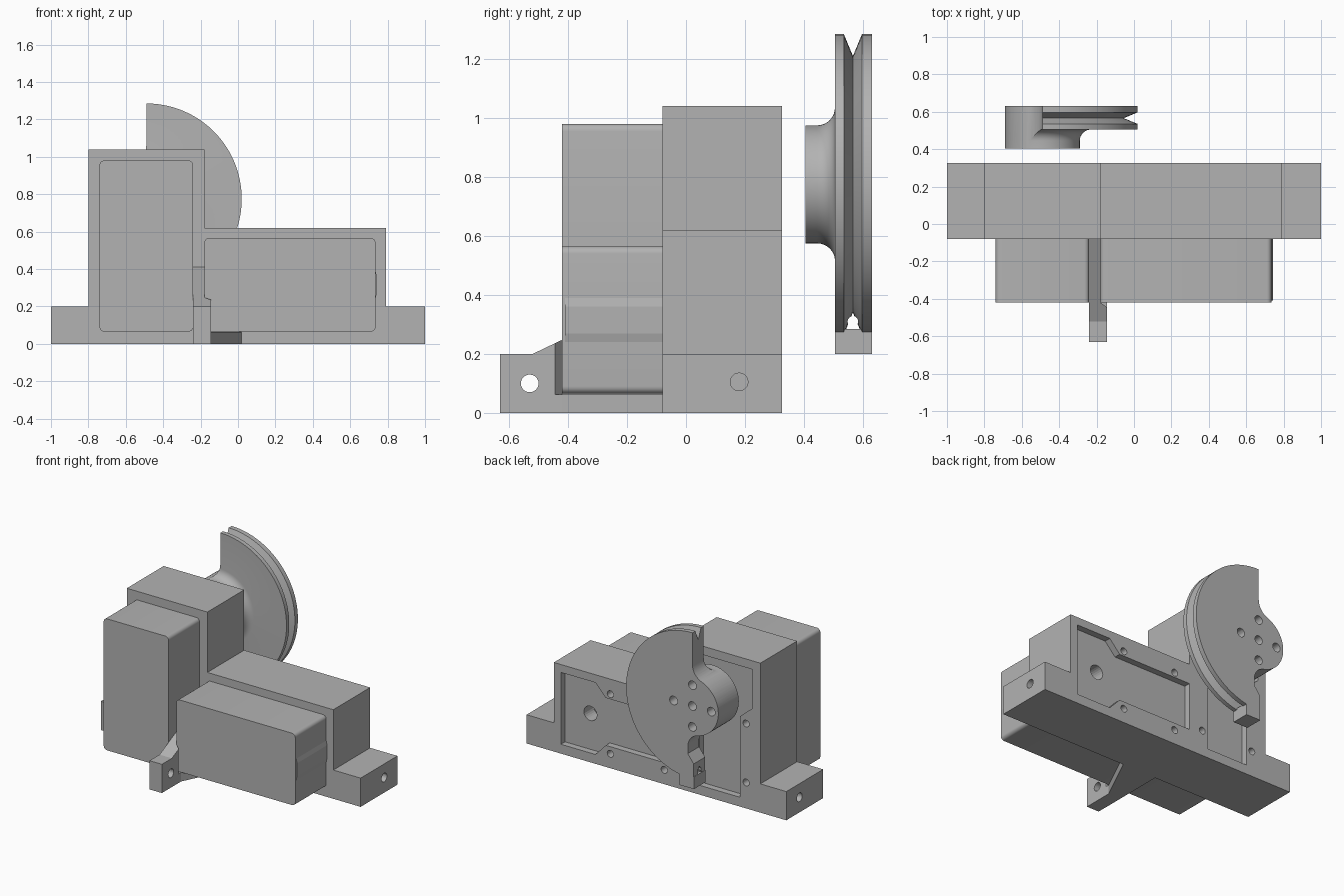
import bpy, bmesh, math
from mathutils import Vector

if "Cube" in bpy.data.objects:
    bpy.data.objects.remove(bpy.data.objects["Cube"], do_unlink=True)

grey = bpy.data.materials.new("plain grey")
grey.use_nodes = True
grey.diffuse_color = (0.45, 0.45, 0.45, 1)
grey.node_tree.nodes["Principled BSDF"].inputs["Base Color"].default_value = (0.45, 0.45, 0.45, 1)

PLACE = {"x": lambda u, v, t: (t, u, v),
         "y": lambda u, v, t: (u, t, v),
         "z": lambda u, v, t: (u, v, t)}


def make(name, bm):
    bmesh.ops.recalc_face_normals(bm, faces=bm.faces)
    mesh = bpy.data.meshes.new(name)
    bm.to_mesh(mesh)
    bm.free()
    mesh.materials.append(grey)
    ob = bpy.data.objects.new(name, mesh)
    bpy.context.collection.objects.link(ob)
    return ob


def prism(name, pts, axis, a, b):
    """Extrude a flat outline along an axis from a to b."""
    bm = bmesh.new()
    lo = [bm.verts.new(PLACE[axis](u, v, a)) for u, v in pts]
    hi = [bm.verts.new(PLACE[axis](u, v, b)) for u, v in pts]
    bm.faces.new(lo)
    bm.faces.new(hi)
    n = len(pts)
    for i in range(n):
        j = (i + 1) % n
        bm.faces.new((lo[i], lo[j], hi[j], hi[i]))
    return make(name, bm)


def arc(cx, cy, r, start, end, n=12):
    return [(cx + r * math.cos(math.radians(start + (end - start) * i / n)),
             cy + r * math.sin(math.radians(start + (end - start) * i / n))) for i in range(n + 1)]


def rect(u0, u1, v0, v1):
    return [(u0, v0), (u1, v0), (u1, v1), (u0, v1)]


def round_rect(u0, u1, v0, v1, r):
    return (arc(u1 - r, v1 - r, r, 0, 90, 6) + arc(u0 + r, v1 - r, r, 90, 180, 6)
            + arc(u0 + r, v0 + r, r, 180, 270, 6) + arc(u1 - r, v0 + r, r, 270, 360, 6))


def boolean(ob, tool, mode="DIFFERENCE"):
    mod = ob.modifiers.new("cut", "BOOLEAN")
    mod.operation, mod.object, mod.solver = mode, tool, "EXACT"
    bpy.ops.object.select_all(action="DESELECT")
    bpy.context.view_layer.objects.active = ob
    ob.select_set(True)
    bpy.ops.object.modifier_apply(modifier=mod.name)
    bpy.data.objects.remove(tool, do_unlink=True)


def drill(ob, u, v, r, axis, a, b):
    boolean(ob, prism("drill", arc(u, v, r, 0, 345, 23), axis, a, b))


def smooth(ob):
    bpy.ops.object.select_all(action="DESELECT")
    bpy.context.view_layer.objects.active = ob
    ob.select_set(True)
    bpy.ops.object.shade_smooth_by_angle(angle=math.radians(25))


FRONT, BACK, NOSE = -0.08, 0.325, -0.42

# Stepped bracket with two mounting ears
bracket = prism("bracket", [(-1, 0), (1, 0), (1, .2), (.79, .2), (.79, .62), (-.18, .62),
                            (-.18, 1.04), (-.8, 1.04), (-.8, .2), (-1, .2)], "y", FRONT, BACK)

# Shallow stepped pockets in the back
pocket_low = [(.735, .065), (.735, .565), (.47, .565), (.39, .48), (-.18, .48),
              (-.18, .15), (.39, .15), (.47, .065)]
pocket_tall = [(-.74, .98), (-.24, .98), (-.24, .71), (-.33, .63), (-.33, .065),
               (-.645, .065), (-.645, .63), (-.74, .71)]
for pts in (pocket_low, pocket_tall):
    boolean(bracket, prism("pocket", pts, "y", BACK - .045, BACK + .1))

# Shaft bores and screw holes in the back, cross holes in the ears
for x, z in ((.54, .315), (-.49, .775)):
    drill(bracket, x, z, .05, "y", BACK - .15, BACK + .1)
for x, z in ((.355, .1), (.355, .515), (-.06, .1), (-.06, .515),
             (-.69, .18), (-.69, .59), (-.285, .18), (-.285, .59)):
    drill(bracket, x, z, .024, "y", BACK - .12, BACK + .1)
for a, b in ((.8, 1.1), (-1.1, -.8)):
    drill(bracket, .18, .105, .03, "x", a, b)

# Motor housings on the front
tall_housing = prism("tall_motor_housing", round_rect(-.74, -.24, .065, .98, .025), "y", NOSE, FRONT)
wide_housing = prism("wide_motor_housing", round_rect(-.18, .735, .065, .565, .025), "y", NOSE, FRONT)
cable_bulge = prism("cable_bulge", [(.735, .24), (.742, .27), (.742, .36), (.735, .39)], "y", NOSE + .01, FRONT)
smooth(tall_housing)
smooth(wide_housing)

# Sloped lug between the housings, with its foot gusset
lug = prism("front_lug", [(-.63, 0), (FRONT, 0), (FRONT, .41), (-.52, .2), (-.63, .2)], "x", -.24, -.145)
boolean(lug, prism("relief", [(-.145, -.445), (-.18, -.42), (-.18, .1), (.1, .1), (.1, -.445)], "z", .063, 1))
drill(lug, -.53, .1, .03, "x", -.4, .1)
gusset = prism("foot_gusset", [(-.145, -.42), (.02, FRONT), (-.145, FRONT)], "z", 0, .063)

# Half pulley: a turned profile with hub flare and V groove
CX, CZ, R = -.49, .775, .51
profile = [(0, .405)] + [(r, y) for r, y in arc(.26, .445, .06, 180, 90, 8)]
profile.insert(1, (.2, .405))
profile += [(R, .505), (R, .535), (.435, .566), (R, .597), (R, .63), (0, .63)]
bm = bmesh.new()
STEPS = 96
rings = []
for i in range(STEPS):
    t = 2 * math.pi * i / STEPS
    rings.append([bm.verts.new((CX + r * math.cos(t), y, CZ + r * math.sin(t))) for r, y in profile])
for i in range(STEPS):
    p, q = rings[i], rings[(i + 1) % STEPS]
    for k in range(len(profile) - 1):
        bm.faces.new((p[k], p[k + 1], q[k + 1], q[k]))
bmesh.ops.remove_doubles(bm, verts=bm.verts, dist=1e-5)
pulley = make("half_pulley", bm)

# Outline of the half disc: hub circle blended into the straight cut edge
a1 = math.degrees(math.atan2(.29, -.11))
a2 = math.degrees(math.atan2(-.29, -.061)) + 360
outline = [(0, .6)]
outline += arc(-.11, .29, .11, 0, a1 - 180, 8)
outline += arc(0, 0, .2, a1, a2, 28)[1:]
outline += arc(-.061, -.29, .096, a2 - 180, 0, 8)[1:]
outline += [(.035, -.34), (-.01, -.4), (-.01, -.6), (.6, -.6), (.6, .6)]
boolean(pulley, prism("outline", [(CX + u, CZ + v) for u, v in outline], "y", .3, .7), "INTERSECT")

# Cord stop at the bottom, cord hole and hub screw holes
boolean(pulley, prism("stop", [(-.502, .2), (-.39, .2), (-.39, .285), (-.502, .285)], "y", .505, .63), "UNION")
drill(pulley, .566, .31, .018, "x", -.6, -.2)
for u, v in ((0, 0), (.145, 0), (-.145, 0), (0, .145), (0, -.145)):
    drill(pulley, CX + u, CZ + v, .03, "y", .3, .7)
smooth(pulley)
